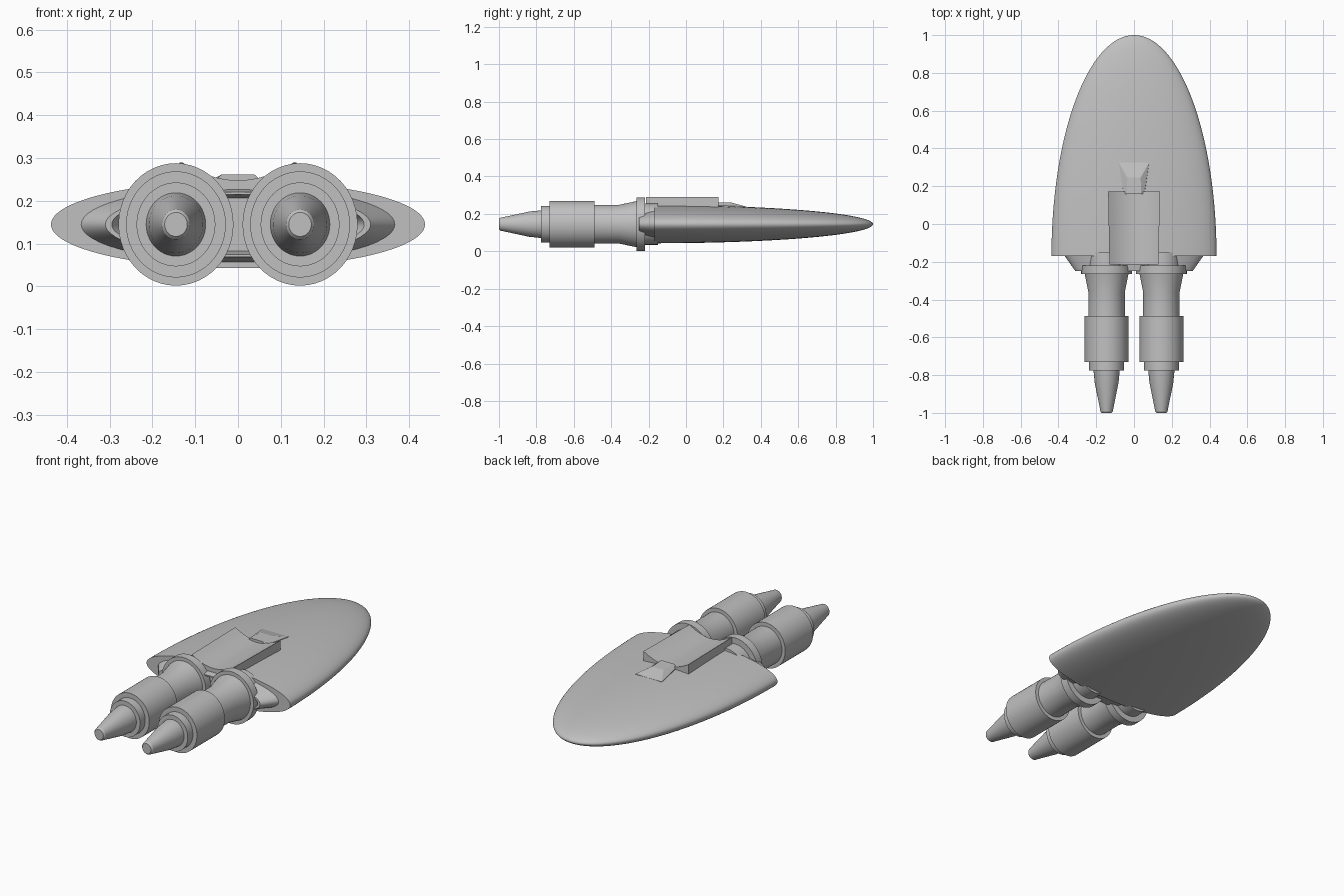
import bpy, bmesh, math

old = bpy.data.objects.get("Cube")
if old:
    bpy.data.objects.remove(old, do_unlink=True)

MID = 0.145  # height of the centre line

grey = bpy.data.materials.new("plain grey")
grey.use_nodes = True
colour = (0.53, 0.53, 0.53, 1)
grey.diffuse_color = colour
grey.node_tree.nodes["Principled BSDF"].inputs["Base Color"].default_value = colour


def finish(name, bm, angle=30):
    bmesh.ops.recalc_face_normals(bm, faces=bm.faces)
    mesh = bpy.data.meshes.new(name)
    bm.to_mesh(mesh)
    bm.free()
    mesh.materials.append(grey)
    obj = bpy.data.objects.new(name, mesh)
    bpy.context.collection.objects.link(obj)
    bpy.ops.object.select_all(action="DESELECT")
    obj.select_set(True)
    bpy.context.view_layer.objects.active = obj
    bpy.ops.object.shade_smooth_by_angle(angle=math.radians(angle))
    return obj


def loft(name, sections, cx=0, sides=64):
    """Skin a run of ellipses given as (y, half width, half height)."""
    bm = bmesh.new()
    rings = []
    for y, rx, rz in sections:
        turns = [math.tau * i / sides for i in range(sides)]
        rings.append([bm.verts.new((cx + rx * math.cos(a), y, MID + rz * math.sin(a)))
                      for a in turns])
    for a, b in zip(rings, rings[1:]):
        for i in range(sides):
            j = (i + 1) % sides
            bm.faces.new((a[i], a[j], b[j], b[i]))
    bm.faces.new(rings[0])
    bm.faces.new(rings[-1])
    return finish(name, bm)


# Hull: half of a long flattened ellipsoid with a flat stern
hull = []
for i in range(33):
    t = min(math.pi / 2 * i / 32, math.pi / 2 - 0.004)
    hull.append((-0.17 + 1.17 * math.sin(t), 0.437 * math.cos(t), 0.102 * math.cos(t)))
loft("hull", hull, sides=96)

# Stern block: tapers backwards around a shallow recess
loft("stern_block", [(-0.165, 0.37, 0.089), (-0.25, 0.31, 0.076),
                     (-0.25, 0.295, 0.07), (-0.20, 0.27, 0.062)])

# Engines: stub, flange, waist, drum, collar and nozzle
ENGINE = [(-0.15, 0.11), (-0.22, 0.11), (-0.22, 0.143), (-0.265, 0.143),
          (-0.265, 0.123), (-0.36, 0.103), (-0.488, 0.103), (-0.488, 0.124),
          (-0.73, 0.124), (-0.73, 0.098), (-0.775, 0.098), (-0.775, 0.074),
          (-0.84, 0.067), (-0.98, 0.037), (-0.992, 0.035), (-1.0, 0.028)]
for side, name in ((1, "left_engine"), (-1, "right_engine")):
    loft(name, [(y, r * 0.94, r) for y, r in ENGINE], cx=side * 0.145, sides=48)

# Dorsal saddle: slab with raised sides and a dished top
bm = bmesh.new()
rows = []
for y, half in ((-0.215, 0.13), (0.173, 0.137)):
    us = [-1 + i / 8 for i in range(17)]
    top = [bm.verts.new((half * u, y, 0.248 + 0.042 * u * u)) for u in us]
    low = [bm.verts.new((half * u, y, 0.215)) for u in reversed(us)]
    rows.append(top + low)
count = len(rows[0])
for i in range(count):
    j = (i + 1) % count
    bm.faces.new((rows[0][i], rows[0][j], rows[1][j], rows[1][i]))
for row in rows:
    bm.faces.new(row)
finish("dorsal_saddle", bm)

# Fairing ahead of the saddle: flat top, sloping front and sides
bm = bmesh.new()
base = [bm.verts.new(p) for p in ((-0.06, 0.16, 0.22), (0.06, 0.16, 0.22),
                                  (0.08, 0.325, 0.22), (-0.08, 0.325, 0.22))]
edge = [bm.verts.new(p) for p in ((-0.055, 0.16, 0.247), (0.055, 0.16, 0.247),
                                  (0.08, 0.325, 0.238), (-0.08, 0.325, 0.238))]
crown = [bm.verts.new(p) for p in ((-0.038, 0.16, 0.262), (0.038, 0.16, 0.262),
                                   (0.035, 0.245, 0.26), (-0.035, 0.245, 0.26))]
for a, b in ((base, edge), (edge, crown)):
    for i in range(4):
        j = (i + 1) % 4
        bm.faces.new((a[i], a[j], b[j], b[i]))
bm.faces.new(base)
bm.faces.new(crown)
finish("nose_fairing", bm, 5)
